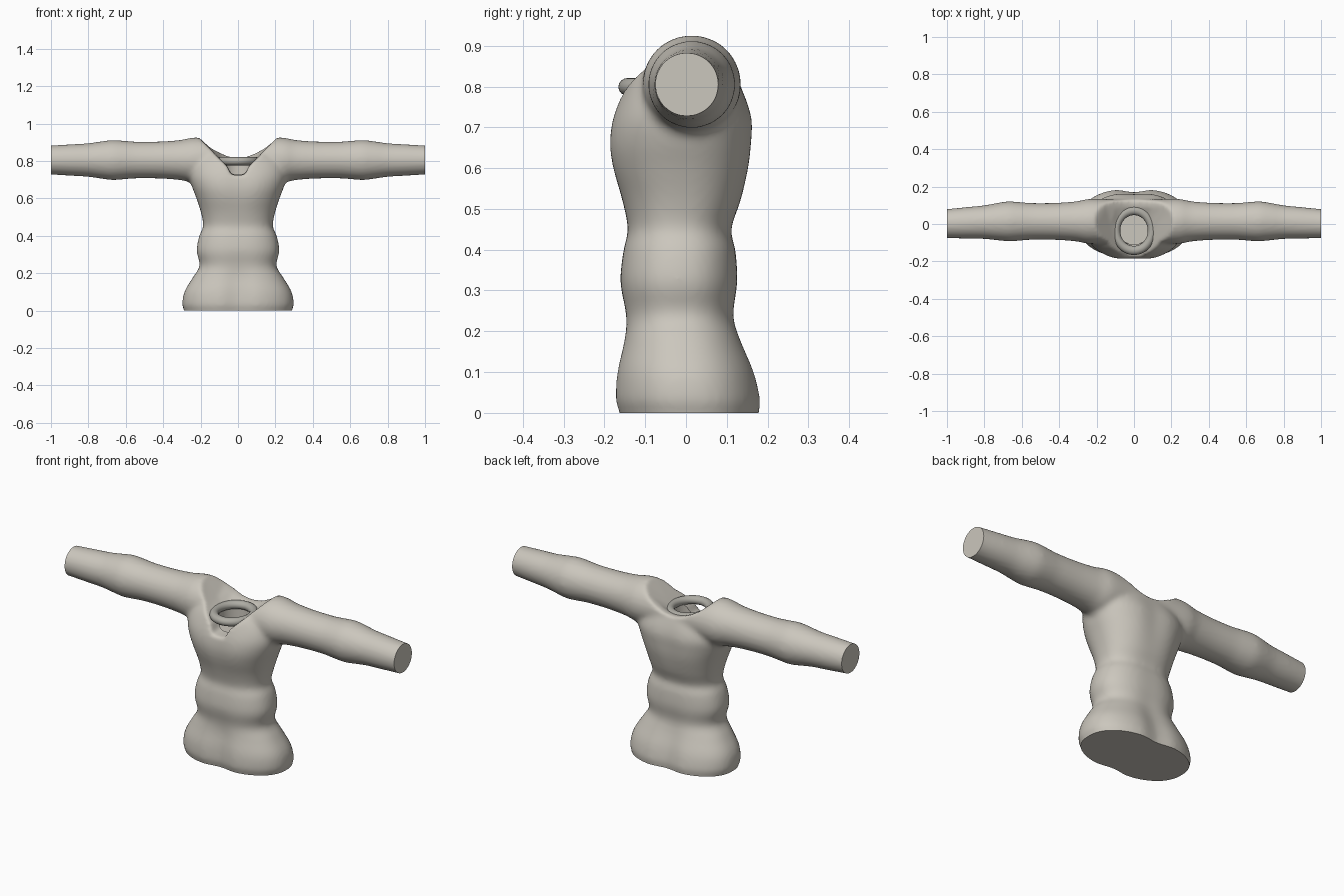
import bpy, bmesh, math

if "Cube" in bpy.data.objects:
    bpy.data.objects.remove(bpy.data.objects["Cube"])

def material(name, rgb):
    m = bpy.data.materials.new(name)
    m.diffuse_color = (*rgb, 1)
    m.use_nodes = True
    m.node_tree.nodes["Principled BSDF"].inputs["Base Color"].default_value = m.diffuse_color
    return m

cloth = material("warm grey cloth", (0.60, 0.57, 0.51))
collar_mat = material("collar grey", (0.42, 0.41, 0.37))

def loft(bm, rings):
    """Skin closed rings of equal length and cap both ends."""
    rows = [[bm.verts.new(p) for p in r] for r in rings]
    n = len(rows[0])
    for a, b in zip(rows, rows[1:]):
        for i in range(n):
            j = (i + 1) % n
            bm.faces.new((a[i], a[j], b[j], b[i]))
    bm.faces.new(rows[0][::-1])
    bm.faces.new(rows[-1])

def make_object(name, bm, mat):
    bmesh.ops.recalc_face_normals(bm, faces=bm.faces)
    me = bpy.data.meshes.new(name)
    bm.to_mesh(me)
    bm.free()
    me.materials.append(mat)
    ob = bpy.data.objects.new(name, me)
    bpy.context.collection.objects.link(ob)
    return ob

def bake(ob):
    """Replace the mesh by its modifier result."""
    dg = bpy.context.evaluated_depsgraph_get()
    me = bpy.data.meshes.new_from_object(ob.evaluated_get(dg))
    ob.modifiers.clear()
    ob.data = me

def cut(ob, cutter):
    mod = ob.modifiers.new("cut", 'BOOLEAN')
    mod.operation, mod.solver, mod.object = 'DIFFERENCE', 'EXACT', cutter
    cutter.hide_render = True
    cutter.hide_set(True)

def remesh(ob, size):
    mod = ob.modifiers.new("remesh", 'REMESH')
    mod.mode, mod.voxel_size = 'VOXEL', size

def smooth_curve(keys, steps):
    """Catmull-Rom through key rows."""
    out = []
    for i in range(len(keys) - 1):
        p = [keys[max(i - 1, 0)], keys[i], keys[i + 1], keys[min(i + 2, len(keys) - 1)]]
        for s in range(steps):
            t = s / steps
            out.append([0.5 * (2 * b + (c - a) * t + (2 * a - 5 * b + 4 * c - d) * t * t
                        + (3 * b - a - 3 * c + d) * t ** 3) for a, b, c, d in zip(*p)])
    return out + [list(keys[-1])]

# torso sections: height, half width, front y, back y, centre dent
TORSO = [(-0.05, .285, -.165, .185, .12), (0, .288, -.172, .188, .12), (.03, .298, -.182, .192, .12),
         (.10, .287, -.178, .176, .12), (.18, .240, -.160, .142, .10), (.24, .205, -.154, .123, .06),
         (.32, .221, -.165, .130, .03), (.40, .207, -.157, .125, .03), (.45, .186, -.146, .114, .03),
         (.52, .197, -.160, .138, .03), (.60, .222, -.186, .160, .05), (.66, .245, -.195, .168, .06),
         (.72, .262, -.187, .169, .06), (.78, .255, -.163, .148, .04), (.83, .22, -.135, .118, 0),
         (.88, .16, -.09, .08, 0)]

def torso_ring(z, w, front, back, dent, n=64):
    mid, depth, ring = (front + back) / 2, (back - front) / 2, []
    for i in range(n):
        a = 2 * math.pi * i / n
        c, s = math.cos(a), math.sin(a)
        x = w * math.copysign(abs(c) ** .9, c)
        y = depth * math.copysign(abs(s) ** .85, s) * (1 - dent * math.exp(-(x / .07) ** 2))
        ring.append((x, mid + y, z))
    return ring

# sleeve profile: distance from middle, radius
SLEEVE = [(0, .115), (.14, .119), (.24, .120), (.31, .107), (.42, .099), (.54, .098), (.61, .103),
          (.67, .107), (.73, .100), (.80, .090), (.90, .084), (1.0, .078), (1.05, .077)]

def sleeve_ring(x, r, n=40):
    y0 = .014 - .012 * max(0, abs(x) - .7) / .3
    return [(x, y0 + r * math.cos(2 * math.pi * i / n), .805 + r * math.sin(2 * math.pi * i / n))
            for i in range(n)]

# shirt: torso and sleeves fused together
bm = bmesh.new()
loft(bm, [torso_ring(*k) for k in smooth_curve(TORSO, 4)])
half = smooth_curve(SLEEVE, 4)
loft(bm, [sleeve_ring(-x, r) for x, r in half[:0:-1]] + [sleeve_ring(x, r) for x, r in half])
shirt = make_object("shirt", bm, cloth)

# neckline: V shape in front blending to a shallow curve behind
FRONT = [(.012, .715), (.036, .718), (.052, .762), (.10, .812), (.20, .918), (.235, .955), (.235, 1.1)]
BACK = [(.012, .820), (.050, .825), (.10, .845), (.15, .873), (.20, .915), (.235, .955), (.235, 1.1)]
bm = bmesh.new()
rows = []
for y, t in ((-.32, 0), (-.10, .12), (0, .45), (.09, .95), (.13, 1), (.32, 1)):
    pts = [(a[0] * (1 - t) + b[0] * t, a[1] * (1 - t) + b[1] * t) for a, b in zip(FRONT, BACK)]
    rows.append([(x, y, z) for x, z in pts] + [(-x, y, z) for x, z in pts[::-1]])
loft(bm, rows)
neck_cutter = make_object("neckline_cutter", bm, cloth)

remesh(shirt, .012)
cut(shirt, neck_cutter)
remesh(shirt, .010)
soft = shirt.modifiers.new("soften", 'SMOOTH')
soft.factor, soft.iterations = .5, 6
bake(shirt)

# flat hem and cuffs
bm = bmesh.new()
bm.from_mesh(shirt.data)
for co, no in (((0, 0, 0), (0, 0, -1)), ((1, 0, 0), (1, 0, 0)), ((-1, 0, 0), (-1, 0, 0))):
    res = bmesh.ops.bisect_plane(bm, geom=bm.verts[:] + bm.edges[:] + bm.faces[:], dist=1e-5,
                                 plane_co=co, plane_no=no, clear_outer=True)
    rim = [e for e in res["geom_cut"] if isinstance(e, bmesh.types.BMEdge) and e.is_boundary]
    bmesh.ops.holes_fill(bm, edges=rim, sides=0)
bmesh.ops.recalc_face_normals(bm, faces=bm.faces)
bm.to_mesh(shirt.data)
bm.free()

# neck hole
bpy.ops.mesh.primitive_cylinder_add(vertices=48, radius=.088, depth=.4, location=(0, -.022, .91))
hole = bpy.context.object
hole.name = "neck_hole_cutter"
hole.data.materials.append(cloth)
cut(shirt, hole)
bake(shirt)

# rolled collar ring
bpy.ops.mesh.primitive_torus_add(major_segments=56, minor_segments=16, major_radius=.097,
                                 minor_radius=.022, location=(0, -.035, .799))
collar = bpy.context.object
collar.name = "collar"
collar.scale = (.98, 1.1, 1)
collar.data.materials.append(collar_mat)

for ob in (shirt, collar):
    bpy.ops.object.select_all(action='DESELECT')
    ob.select_set(True)
    bpy.context.view_layer.objects.active = ob
    bpy.ops.object.shade_smooth_by_angle(angle=math.radians(40))
